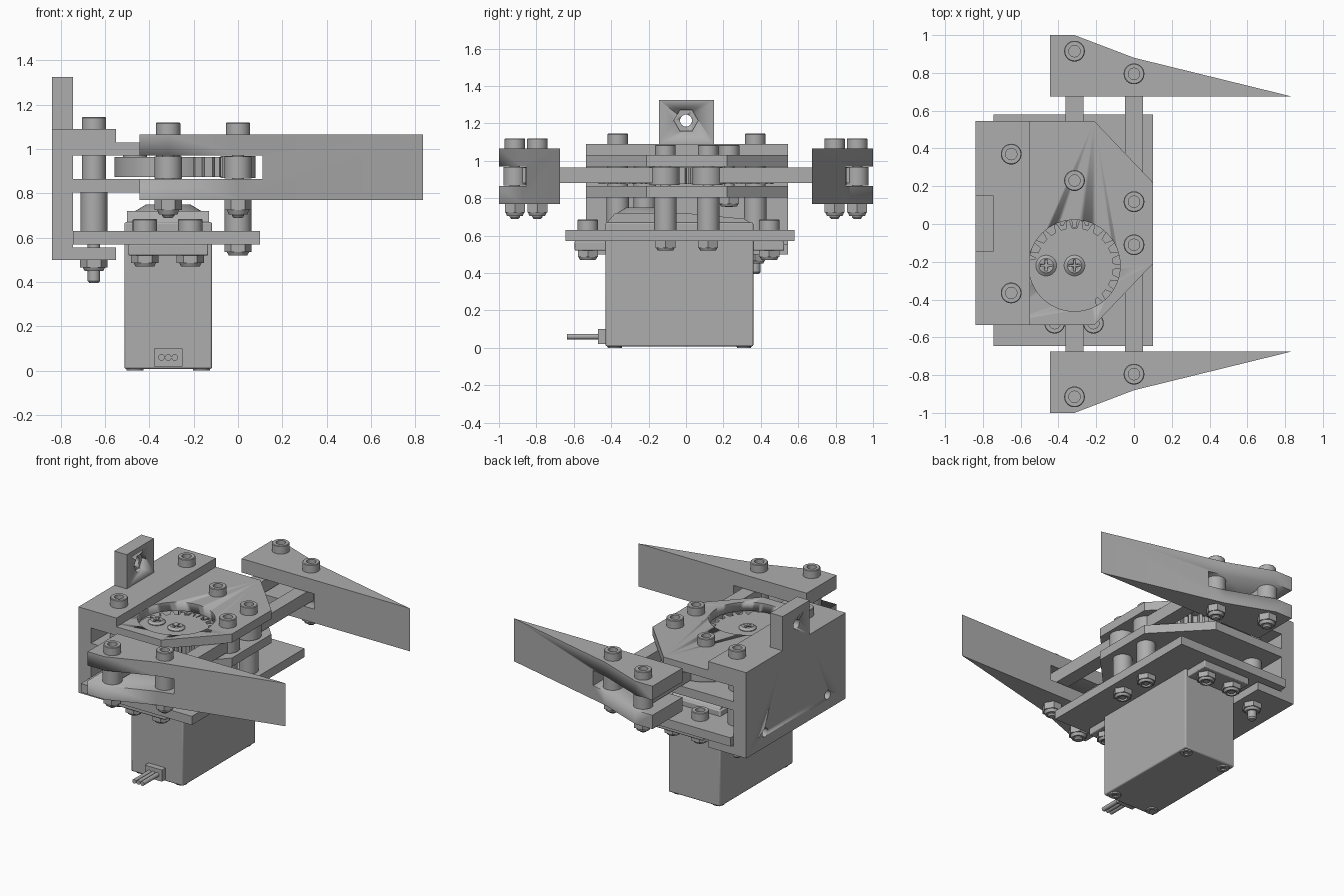
import bpy, bmesh, math
from mathutils import Matrix, Vector

cube = bpy.data.objects.get("Cube")
if cube:
    bpy.data.objects.remove(cube, do_unlink=True)

GREY = (0.42, 0.42, 0.42, 1)
metal = bpy.data.materials.new("plain_grey")
metal.use_nodes = True
metal.diffuse_color = GREY
metal.node_tree.nodes["Principled BSDF"].inputs["Base Color"].default_value = GREY


def finish(name, bm):
    bmesh.ops.recalc_face_normals(bm, faces=bm.faces)
    mesh = bpy.data.meshes.new(name)
    bm.to_mesh(mesh)
    bm.free()
    mesh.materials.append(metal)
    ob = bpy.data.objects.new(name, mesh)
    bpy.context.collection.objects.link(ob)
    activate(ob)
    bpy.ops.object.shade_smooth_by_angle(angle=math.radians(35))
    return ob


def activate(ob):
    bpy.ops.object.select_all(action='DESELECT')
    ob.select_set(True)
    bpy.context.view_layer.objects.active = ob


def extrude(name, points, depth):
    """Extrude a closed outline of 3D points along a vector."""
    bm = bmesh.new()
    face = bm.faces.new([bm.verts.new(p) for p in points])
    res = bmesh.ops.extrude_face_region(bm, geom=[face], use_keep_orig=True)
    moved = [v for v in res["geom"] if isinstance(v, bmesh.types.BMVert)]
    bmesh.ops.translate(bm, verts=moved, vec=Vector(depth))
    return finish(name, bm)


def prism(name, outline, z0, z1):
    return extrude(name, [(x, y, z0) for x, y in outline], (0, 0, z1 - z0))


def box(name, x0, x1, y0, y1, z0, z1):
    return prism(name, [(x0, y0), (x1, y0), (x1, y1), (x0, y1)], z0, z1)


def disc(name, x, y, r, z0, z1, sides=40):
    ring = [2 * math.pi * i / sides for i in range(sides)]
    return prism(name, [(x + r * math.cos(a), y + r * math.sin(a)) for a in ring], z0, z1)


def rod_x(name, y, z, r, x0, x1, sides=24):
    ring = [2 * math.pi * i / sides for i in range(sides)]
    return extrude(name, [(x0, y + r * math.cos(a), z + r * math.sin(a)) for a in ring],
                   (x1 - x0, 0, 0))


def combine(ob, tool, op='DIFFERENCE'):
    mod = ob.modifiers.new("shape", 'BOOLEAN')
    mod.operation, mod.solver, mod.object = op, 'EXACT', tool
    activate(ob)
    bpy.ops.object.modifier_apply(modifier=mod.name)
    bpy.data.objects.remove(tool, do_unlink=True)
    return ob


def lathe(name, x, y, profile):
    bm = bmesh.new()
    vs = [bm.verts.new((r, 0, z)) for r, z in profile]
    edges = [bm.edges.new(p) for p in zip(vs, vs[1:])]
    bmesh.ops.spin(bm, geom=vs + edges, cent=(0, 0, 0), axis=(0, 0, 1),
                   angle=2 * math.pi, steps=32, use_merge=True)
    bmesh.ops.remove_doubles(bm, verts=bm.verts, dist=0.0001)
    bmesh.ops.transform(bm, matrix=Matrix.Translation((x, y, 0)), verts=bm.verts)
    return finish(name, bm)


def bolt(name, x, y, seat, nut_top, tip, nut_h=0.05):
    """Socket head resting on seat, shank, and a lock nut below nut_top."""
    top = seat + 0.055
    lathe(name + "_screw", x, y, [(0, top - 0.035), (0.03, top - 0.035), (0.03, top),
          (0.051, top), (0.055, top - 0.004), (0.055, seat), (0.028, seat), (0.028, tip + 0.01),
          (0.02, tip), (0, tip)])
    mid = nut_top - nut_h * 0.7
    disc(name + "_nut", x, y, 0.062, mid, nut_top, 6)
    low = nut_top - nut_h
    lathe(name + "_nut_collar", x, y, [(0.03, mid), (0.03, low), (0.042, low), (0.05, mid)])


# Bracket with clamp arms, mounting tab and bolt holes
bracket_profile = [(-.84, .5), (-.55, .5), (-.55, .555), (-.745, .555),
                   (-.745, 1.03), (-.55, 1.03), (-.55, 1.09), (-.84, 1.09)]
bracket = extrude("rear_bracket", [(x, -.535, z) for x, z in bracket_profile], (0, 1.08, 0))
combine(bracket, box("tab", -.84, -.745, -.145, .15, 1.06, 1.325), 'UNION')
combine(bracket, rod_x("tab_hole", 0, 1.215, .032, -1, -.6))
combine(bracket, rod_x("nut_pocket", 0, 1.215, .065, -.775, -.6, 6))
for y in (-.34, .34):
    combine(bracket, rod_x("wall_hole", y, .6, .03, -1, -.76))

# Plates
box("base_plate", -.745, .1, -.645, .58, .57, .63)
outline = [(-.745, -.535), (-.21, -.535), (.1, -.21), (.1, .22), (-.21, .545), (-.745, .545)]
prism("middle_plate", outline, .805, .865)
top_plate = prism("top_plate", outline, .97, 1.03)
GX, GEAR_Y = -.315, .225
combine(top_plate, disc("gear_window", GX, -.22, .242, .9, 1.1, 64))

# Pillars and bolts through the plates
for side, y in (("left", .37), ("right", -.365)):
    disc(side + "_rear_pillar", -.65, y, .06, .63, .805)
    disc(side + "_rear_spacer", -.65, y, .055, .865, .97)
    bolt(side + "_rear", -.65, y, 1.09, .5, .395)
for side, y in (("left", .118), ("right", -.11)):
    disc(side + "_front_pillar", 0, y, .06, .63, .805)
    bolt(side + "_front", 0, y, 1.03, .57, .525)
bolt("idler", GX, .23, 1.03, .805, .752)


def gear(name, sy, phase):
    """Gear toothed on part of its rim, with a plain back."""
    teeth, pts = 22, []
    for i in range(teeth):
        a = math.degrees(2 * math.pi * (i + phase) / teeth)
        toothed = (a + 62) % 360 < 230
        for f, r in ((-.5, .205), (-.27, .205), (-.13, .245), (.13, .245), (.27, .205)):
            t = math.radians(a + f * 360 / teeth)
            r = r if toothed else .242
            pts.append((GX + r * math.cos(t), sy * (-GEAR_Y + r * math.sin(t))))
    return prism(name, pts, .875, .965)


# Gears, arms and fingers, mirrored left and right
for side, s, phase in (("right", 1, 0), ("left", -1, .5)):
    gear(side + "_gear", s, phase)
    lo, hi = sorted((-s * .2, -s * .91))
    box(side + "_drive_arm", GX - .047, GX + .047, lo, hi, .88, .965)
    lo, hi = sorted((-s * .115, -s * .795))
    box(side + "_follower_arm", -.047, .047, lo, hi, .88, .965)
    disc(side + "_follower_hub", 0, -s * .115, .08, .87, .968)
    finger_outline = [(-.445, .675), (.835, .675), (0, .88), (-.315, 1), (-.445, 1)]
    finger = prism(side + "_finger", [(x, -s * y) for x, y in finger_outline], .77, 1.065)
    combine(finger, box("slot", -.6, .11, -1.2, 1.2, .865, .97))
    for label, x, y in (("rear", GX, .915), ("front", 0, .795)):
        disc(f"{side}_{label}_arm_eye", x, -s * y, .062, .868, .967)
        bolt(f"{side}_{label}_finger", x, -s * y, 1.065, .77, .69, .065)

# Cross-head screws on the driven gear
for name, x, r in (("hub", GX, .055), ("horn", -.465, .055)):
    screw = lathe(name + "_screw", x, -.22, [(0, .985), (r * .7, .983), (r, .97), (r, .93), (0, .93)])
    for w, h in ((.03, .006), (.006, .03)):
        combine(screw, box("cross", x - w, x + w, -.22 - h, -.22 + h, .972, 1))

# Servo motor
SX, SY = -.315, -.035


def servo_box(name, hx, hy, z0, z1, bevel):
    ob = box(name, SX - hx, SX + hx, SY - hy, SY + hy, z0, z1)
    mod = ob.modifiers.new("bevel", 'BEVEL')
    mod.width, mod.segments = bevel, 2
    return ob


servo_box("servo_body", .198, .395, .008, .67, .008)
servo_box("servo_flange", .18, .56, .52, .57, .006)
cap = [(-.43, .66), (.36, .66), (.31, .69), (0, .72), (-.38, .72)]
extrude("servo_cap", [(SX - .185, y, z) for y, z in cap], (.37, 0, 0))
lathe("servo_boss", GX, -.22, [(0, .75), (.1, .75), (.15, .72), (.17, .66)])
disc("servo_shaft", GX, -.22, .06, .74, .88)
for x in (-.42, -.215):
    for y in (-.525, .445):
        bolt("servo_mount", x, y, .63, .52, .475)
for x in (SX - .15, SX + .15):
    for y in (SY - .345, SY + .345):
        lathe("servo_foot_screw", x, y, [(0, .008), (.018, .008), (.018, 0), (.038, 0), (.042, .025), (0, .025)])

# Cable outlet and wires
box("cable_outlet", SX - .065, SX + .065, -.47, -.42, .02, .1)
for i in (-1, 0, 1):
    ring = [2 * math.pi * k / 12 for k in range(12)]
    extrude("wire", [(SX + i * .03 + .015 * math.cos(a), -.635, .06 + .015 * math.sin(a)) for a in ring],
            (0, .17, 0))
